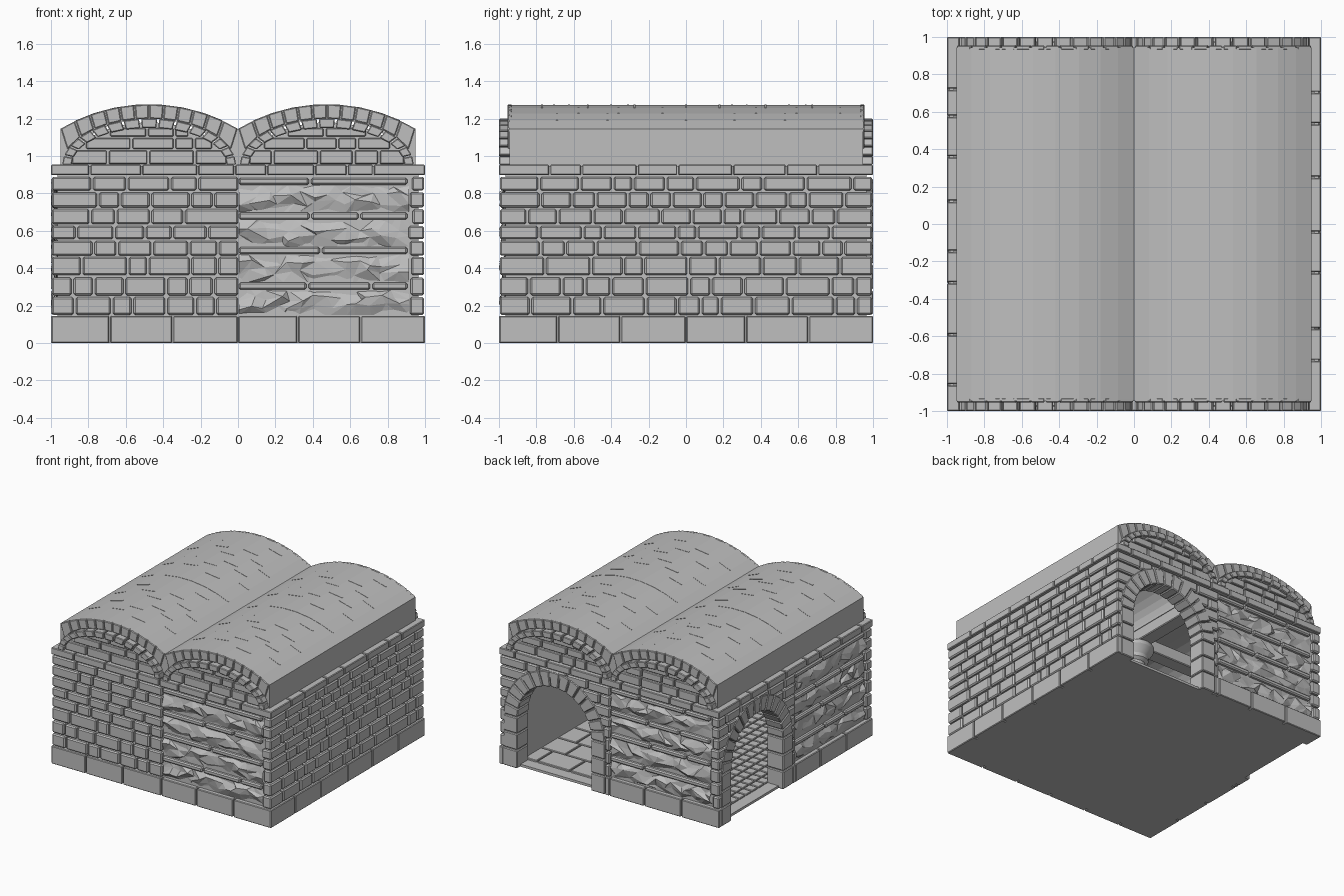
import bpy, bmesh, math, random
from mathutils import Matrix, Vector

random.seed(7)
cube = bpy.data.objects.get("Cube")
if cube:
    bpy.data.objects.remove(cube, do_unlink=True)

stone = bpy.data.materials.new("grey stone")
stone.use_nodes = True
GREY = (0.52, 0.52, 0.52, 1)
stone.diffuse_color = GREY
bsdf = stone.node_tree.nodes["Principled BSDF"]
bsdf.inputs["Base Color"].default_value = GREY
bsdf.inputs["Roughness"].default_value = 0.9


def finish(bm, name, bevel=0.0, smooth=False):
    bmesh.ops.recalc_face_normals(bm, faces=bm.faces)
    me = bpy.data.meshes.new(name)
    bm.to_mesh(me)
    bm.free()
    me.materials.append(stone)
    ob = bpy.data.objects.new(name, me)
    bpy.context.collection.objects.link(ob)
    if bevel:
        mod = ob.modifiers.new("worn_edges", 'BEVEL')
        mod.width, mod.segments = bevel, 1
    if smooth:
        bpy.context.view_layer.objects.active = ob
        ob.select_set(True)
        bpy.ops.object.shade_smooth_by_angle()
        ob.select_set(False)
    return ob


def prism(bm, pts, d0, d1, side=0):
    """Extrude a (u, z) outline between two distances from the centre, on one side."""
    rot = Matrix.Rotation(side * math.pi / 2, 3, 'Z')
    a, b = [[bm.verts.new(rot @ Vector((u, -d, z))) for u, z in pts] for d in (d0, d1)]
    bm.faces.new(a)
    bm.faces.new(b[::-1])
    for i in range(len(pts)):
        j = (i + 1) % len(pts)
        bm.faces.new((a[i], b[i], b[j], a[j]))


def block(bm, u0, u1, z0, z1, d0, d1, side=0):
    prism(bm, [(u0, z0), (u1, z0), (u1, z1), (u0, z1)], d0, d1, side)


def course(bm, u0, u1, z0, z1, d0, d1, side, lo=0.1, hi=0.25, gap=0.012):
    u = u0
    while u < u1 - 0.02:
        end = u + random.uniform(lo, hi)
        if u1 - end < lo * 0.6:
            end = u1
        block(bm, u + (gap / 2 if u > u0 else 0), end - (gap / 2 if end < u1 else 0),
              z0, z1, d0, d1, side)
        u = end


def ring(bm, inner, outer, n, d0, d1, side, gap=0.06):
    """Wedge stones between two curves that are functions of 0..1."""
    for i in range(n):
        s, e = (i + gap) / n, (i + 1 - gap) / n
        prism(bm, [inner(s), outer(s), outer(e), inner(e)], d0, d1, side)


def ellipse(cu, cz, rx, rz):
    return lambda t: (cu - rx * math.cos(math.pi * t), cz + rz * math.sin(math.pi * t))


DOOR, SPRING, R_IN, R_OUT = -0.5, 0.42, 0.335, 0.46
EAVE, APEX, R_ROOF, HALF = 0.95, 1.275, 0.93, 0.475
COURSES = [(0.15, 0.245), (0.255, 0.35), (0.362, 0.46), (0.467, 0.545),
           (0.555, 0.625), (0.635, 0.715), (0.725, 0.805), (0.815, 0.888)]


def door_half(z):
    if z <= SPRING:
        return R_OUT
    return math.sqrt(max(0, R_OUT ** 2 - (z - SPRING) ** 2))


def roof_z(x):
    return APEX - R_ROOF + math.sqrt(R_ROOF ** 2 - x * x)


def rough_band(bm, side, u0, u1, z0, z1):
    """Faceted split-face rock."""
    rot = Matrix.Rotation(side * math.pi / 2, 3, 'Z')
    nu, nz = 13, 3
    grid = []
    for i in range(nu + 1):
        col = []
        for j in range(nz + 1):
            mid_u, mid_z = 0 < i < nu, 0 < j < nz
            u = u0 + (u1 - u0) * (i + mid_u * random.uniform(-.4, .4)) / nu
            z = z0 + (z1 - z0) * (j + mid_z * random.uniform(-.4, .4)) / nz
            d = random.uniform(0.965, 1.0) if mid_z else random.uniform(0.95, 0.972)
            col.append(bm.verts.new(rot @ Vector((u, -d, z))))
        grid.append(col)
    for i in range(nu):
        for j in range(nz):
            a, b, c, d = grid[i][j], grid[i + 1][j], grid[i + 1][j + 1], grid[i][j + 1]
            for tri in random.choice((((a, b, c), (a, c, d)), ((a, b, d), (b, c, d)))):
                bm.faces.new(tri)


# Four walls: front, right, back, left
for side, wall in enumerate(("front", "right", "back", "left")):
    has_door, has_rough = side >= 2, side != 1
    d_lo, d_hi = DOOR - R_OUT, DOOR + R_OUT

    bm = bmesh.new()
    outline = [(-.965, 0)]
    if has_door:
        arch = ellipse(DOOR, SPRING, R_IN + .01, R_IN + .01)
        outline += [(DOOR - R_IN - .01, 0)] + [arch(i / 16) for i in range(17)]
        outline += [(DOOR + R_IN + .01, 0)]
    outline += [(.965, 0), (.965, EAVE - .005), (-.965, EAVE - .005)]
    prism(bm, outline, 0.86, 0.965, side)
    finish(bm, wall + "_wall_core")

    # Brick courses, trimmed round the doorway
    bm = bmesh.new()
    for z0, z1 in COURSES:
        spans = [(-.995, 0 if has_rough else .995)]
        if has_door and door_half(z1) > 0:
            w = door_half(z1)
            spans = [(-.995, DOOR - w), (DOOR + w, 0)]
        if has_rough:
            spans.append((random.uniform(.91, .94), .995))
        for u0, u1 in spans:
            course(bm, u0, u1, z0, z1, .94, .995, side)
    if has_rough:
        for z0 in (.285, .475, .66, .845):
            course(bm, .005, .905, z0, z0 + .038, .94, .992, side, .25, .45)
    finish(bm, wall + "_bricks", .009)

    if has_rough:
        bm = bmesh.new()
        for z0, z1 in ((.15, .283), (.325, .473), (.515, .658), (.7, .843)):
            rough_band(bm, side, .005, .915, z0, z1)
        finish(bm, wall + "_rough_stone")

    # Plinth and cornice
    bm = bmesh.new()
    joints = [-1, -.685, -.35, 0, .32, .655, 1]
    for u0, u1 in zip(joints, joints[1:]):
        if has_door and u1 <= 0:
            continue
        block(bm, u0 + .004, u1 - .004, 0, .145, .92, 1, side)
    if has_door:
        block(bm, -1, d_lo - .003, 0, .145, .92, 1, side)
        block(bm, d_hi + .003, 0, 0, .145, .92, 1, side)
    course(bm, -1, 1, .897, .953, .87, 1, side, .14, .3, .008)
    finish(bm, wall + "_plinth_and_cornice", .005)

    # Doorway surround
    if has_door:
        bm = bmesh.new()
        ring(bm, ellipse(DOOR, SPRING, R_IN, R_IN), ellipse(DOOR, SPRING, R_OUT, R_OUT),
             15, .85, 1, side, .04)
        for z0, z1 in ((0, .145), (.152, .28), (.287, .415)):
            block(bm, d_lo, DOOR - R_IN, z0, z1, .85, 1, side)
            block(bm, DOOR + R_IN, d_hi, z0, z1, .85, 1, side)
        finish(bm, wall + "_door_surround", .006)

# Barrel roofs, gables and roof joints
STEPS = [-.475, -.395, -.295, -.185, -.065, .055, .18, .295, .39, .475]
SLITS = [(.59, .26), (.745, .4), (.64, .245), (.55, .325), (.675, .425, .18),
         (.825, .59, .375), (.53, .26)]
for name, cx in (("right_bay", -HALF), ("left_bay", HALF)):
    bm = bmesh.new()
    vault = ellipse(cx, EAVE, .41, .25)
    outline = [(cx - HALF, .93)] + [(cx + s, roof_z(s)) for s in STEPS] + [(cx + HALF, .93)]
    outline += [(cx + .41, .93)] + [vault(1 - i / 16) for i in range(17)] + [(cx - .41, .93)]
    prism(bm, outline, -.945, .945)
    finish(bm, name + "_barrel_roof")

    bm = bmesh.new()
    for i, ys in enumerate(SLITS):
        s0, s1 = STEPS[i + 1], STEPS[i + 2]
        for y in [0] + [y - shift for y in ys for shift in (0, .95)]:
            prism(bm, [(cx + s0, roof_z(s0) - .004), (cx + s1, roof_z(s1) - .004),
                       (cx + s1, roof_z(s1) + .002), (cx + s0, roof_z(s0) + .002)],
                  -y - .005, -y + .005)
    finish(bm, name + "_roof_joints")

    for side, end in ((0, "front"), (2, "back")):
        bm = bmesh.new()
        fill = ellipse(cx, EAVE - .02, .43, .25)
        prism(bm, [fill(i / 16) for i in range(17)], .86, .95, side)
        finish(bm, f"{name}_{end}_gable_core")

        bm = bmesh.new()
        for z0, z1 in ((.957, 1.028), (1.038, 1.095), (1.104, 1.148)):
            w = .44 * math.sqrt(1 - ((z1 - EAVE) / .225) ** 2)
            course(bm, cx - w, cx + w, z0, z1, .93, .975, side)
        ring(bm, ellipse(cx, EAVE, .415, .2), ellipse(cx, EAVE, .465, .25), 15, .93, 1, side)

        def low(t):
            s = .44 * (2 * t - 1)
            return cx + s, EAVE + .25 * math.sqrt(1 - (s / .465) ** 2)

        def high(t):
            s = HALF * (2 * t - 1)
            return cx + s, roof_z(s)
        ring(bm, low, high, 12, .93, .955, side, .04)
        finish(bm, f"{name}_{end}_gable_stones", .005)

# Floor: flagstones in one half, small square tiles in the other
bm = bmesh.new()
block(bm, -.955, .955, 0, .02, -.955, .955)
finish(bm, "floor_slab")
bm = bmesh.new()
for i in range(8):
    course(bm, 0, .86, .015, .035, -.86 + i * .215, -.655 + i * .215, 0, .15, .3)
for i in range(21):
    for j in range(10):
        block(bm, -.86 + j * .086, -.782 + j * .086, .015, .032, -.86 + i * .082, -.786 + i * .082)
finish(bm, "floor_tiles", .004)

# Central column with beams
bm = bmesh.new()
block(bm, -.06, .06, .84, .94, -.9, .9)
block(bm, -.9, .9, .84, .94, -.06, .06)
finish(bm, "ceiling_beams", .006)


def turned(name, profile, x, y, n=16):
    bm = bmesh.new()
    vs = [bm.verts.new((x + r, y, z)) for r, z in profile]
    edges = [bm.edges.new(p) for p in zip(vs, vs[1:])]
    bmesh.ops.spin(bm, geom=vs + edges, cent=(x, y, 0), axis=(0, 0, 1),
                   angle=math.tau, steps=n, use_duplicate=False)
    bmesh.ops.remove_doubles(bm, verts=bm.verts, dist=.0005)
    finish(bm, name, smooth=True)


turned("column", [(0, .03), (.13, .03), (.13, .1), (.09, .12), (.085, .7),
                  (.11, .72), (.11, .75), (.15, .81), (.15, .84), (0, .84)], 0, 0)

# Furniture
bm = bmesh.new()
block(bm, .2, .7, .2, .225, .1, .32)
for x in (.22, .66):
    for d in (.12, .28):
        block(bm, x, x + .025, .03, .2, d, d + .025)
finish(bm, "table", .003)
for i, (x, y) in enumerate(((.35, .2), (.58, .12), (.4, -.5))):
    turned(f"stool_{i}", [(0, .14), (.06, .14), (.06, .16), (0, .16)], x, y)
    bm = bmesh.new()
    for a in (0, 1, 2):
        cu, cd = x + .04 * math.cos(a * 2.1), -y + .04 * math.sin(a * 2.1)
        block(bm, cu - .009, cu + .009, .03, .14, cd - .009, cd + .009)
    finish(bm, f"stool_{i}_legs")
for i, (x, y) in enumerate(((-.35, .3), (-.2, .55), (-.6, -.4))):
    turned(f"pot_{i}", [(0, .03), (.03, .03), (.06, .1), (.045, .15), (.025, .17),
                        (.035, .19), (0, .18)], x, y)
